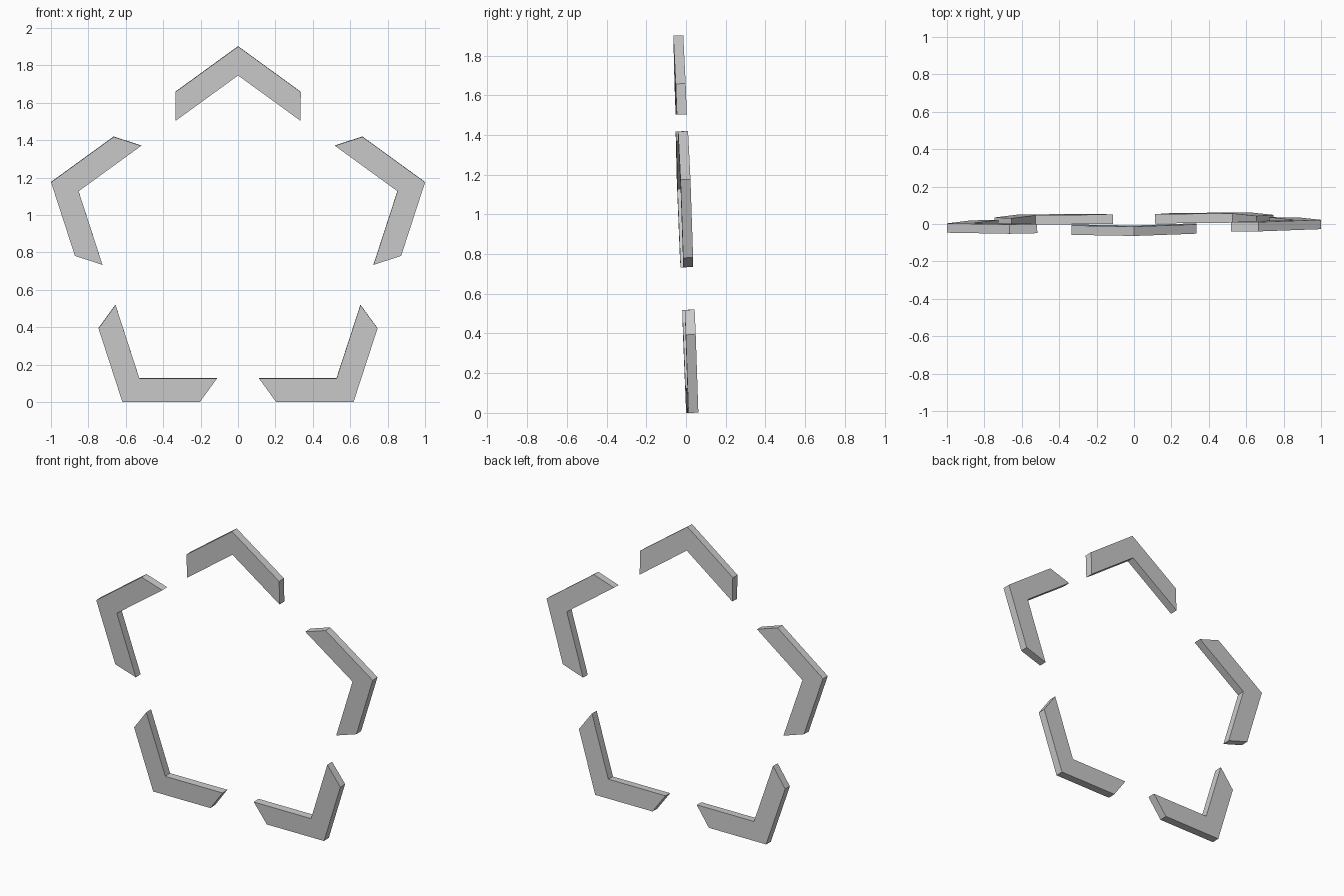
import bpy, bmesh, math
from mathutils import Matrix

if "Cube" in bpy.data.objects:
    bpy.data.objects.remove(bpy.data.objects["Cube"])

R = 2 / (4 * math.sin(math.radians(72)) ** 1) * 1.0  # ring radius: widest corners at x = +-1
HALF = 0.335      # half width of one chevron
BAND = 0.155      # vertical height of the band
DEPTH = 0.05
DROP = HALF * math.tan(math.radians(36))
R = 1 / math.sin(math.radians(72))

# Slight lean of the whole ring
CENTRE_Z = R * math.cos(math.radians(36))
PLACE = (Matrix.Translation((0, 0, CENTRE_Z))
         @ Matrix.Rotation(0.0095, 4, 'Z') @ Matrix.Rotation(0.037, 4, 'X'))

# Chevron outline in x, z around the ring centre
OUTLINE = [(0, R), (HALF, R - DROP), (HALF, R - DROP - BAND),
           (0, R - BAND), (-HALF, R - DROP - BAND), (-HALF, R - DROP)]


def chevron(name, angle):
    bm = bmesh.new()
    face = bm.faces.new([bm.verts.new((x, -DEPTH / 2, z)) for x, z in OUTLINE])
    ext = bmesh.ops.extrude_face_region(bm, geom=[face])
    verts = [v for v in ext['geom'] if isinstance(v, bmesh.types.BMVert)]
    bmesh.ops.translate(bm, verts=verts, vec=(0, DEPTH, 0))
    bmesh.ops.recalc_face_normals(bm, faces=bm.faces)
    bm.transform(PLACE @ Matrix.Rotation(angle, 4, 'Y'))
    mesh = bpy.data.meshes.new(name)
    bm.to_mesh(mesh)
    bm.free()
    bpy.context.collection.objects.link(bpy.data.objects.new(name, mesh))


# Five corner brackets of the pentagon ring
names = ["top", "upper_right", "lower_right", "lower_left", "upper_left"]
for i, n in enumerate(names):
    chevron(n + "_chevron", math.radians(72 * i))
